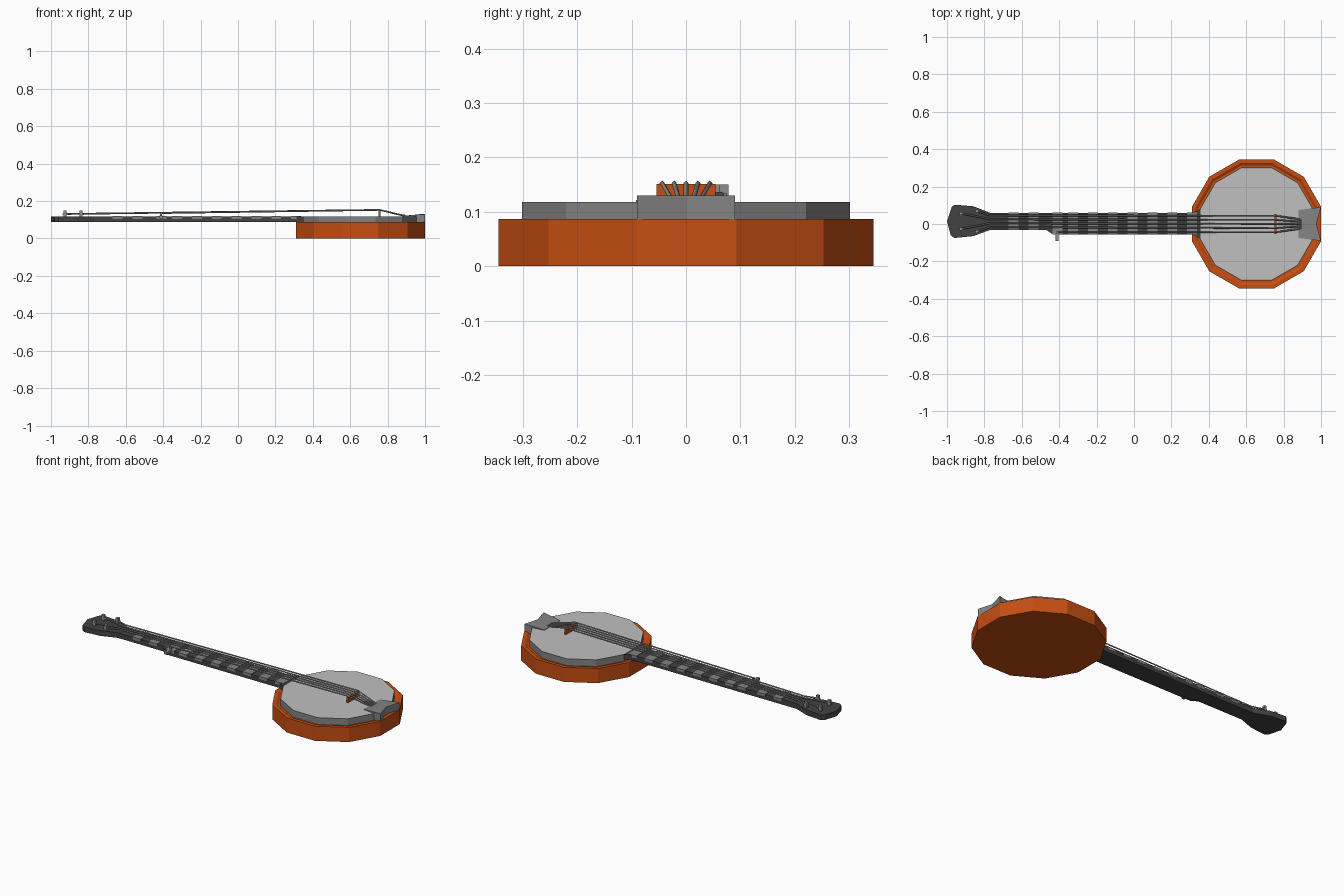
import bpy, bmesh, math
from mathutils import Vector

if "Cube" in bpy.data.objects:
    bpy.data.objects.remove(bpy.data.objects["Cube"], do_unlink=True)


def material(name, rgb):
    m = bpy.data.materials.new(name)
    m.use_nodes = True
    m.diffuse_color = (*rgb, 1)
    b = next(n for n in m.node_tree.nodes if n.type == 'BSDF_PRINCIPLED')
    b.inputs["Base Color"].default_value = (*rgb, 1)
    return m


ORANGE = material("orange wood", (0.56, 0.075, 0.006))
DARK = material("dark wood", (0.055, 0.055, 0.055))
GREY = material("grey metal", (0.23, 0.23, 0.23))
PALE = material("pale skin", (0.53, 0.53, 0.53))
STEEL = material("string steel", (0.27, 0.27, 0.27))


def finish(name, bm, *mats):
    bmesh.ops.recalc_face_normals(bm, faces=bm.faces)
    me = bpy.data.meshes.new(name)
    bm.to_mesh(me)
    bm.free()
    for m in mats:
        me.materials.append(m)
    ob = bpy.data.objects.new(name, me)
    bpy.context.collection.objects.link(ob)
    return ob


def prism(name, outline, z0, z1, mat):
    """Extrude an xy outline from z0 to z1."""
    bm = bmesh.new()
    f = bm.faces.new([bm.verts.new((x, y, z0)) for x, y in outline])
    up = bmesh.ops.extrude_face_region(bm, geom=[f])
    vs = [g for g in up["geom"] if isinstance(g, bmesh.types.BMVert)]
    bmesh.ops.translate(bm, verts=vs, vec=(0, 0, z1 - z0))
    return finish(name, bm, mat)


def box(name, x0, x1, y0, y1, z0, z1, mat):
    return prism(name, [(x0, y0), (x1, y0), (x1, y1), (x0, y1)], z0, z1, mat)


def lathe12(name, rings, *mats):
    """Twelve-sided drum from (apothem, z) rings; the last cap takes the last material."""
    bm = bmesh.new()
    loops = []
    for a, z in rings:
        r = a / math.cos(math.radians(15))
        loops.append([bm.verts.new((CX + r * math.cos(math.radians(15 + 30 * k)),
                                    r * math.sin(math.radians(15 + 30 * k)), z)) for k in range(12)])
    for lo, hi in zip(loops, loops[1:]):
        for k in range(12):
            j = (k + 1) % 12
            bm.faces.new((lo[k], lo[j], hi[j], hi[k]))
    bm.faces.new(loops[0][::-1])
    bm.faces.new(loops[-1]).material_index = len(mats) - 1
    return finish(name, bm, *mats)


def rod(name, points, radius, mat):
    """Square-section rod along a polyline."""
    cu = bpy.data.curves.new(name, 'CURVE')
    cu.dimensions = '3D'
    cu.bevel_depth = radius
    cu.bevel_resolution = 0
    cu.use_fill_caps = True
    s = cu.splines.new('POLY')
    s.points.add(len(points) - 1)
    for p, co in zip(s.points, points):
        p.co = (*co, 1)
    cu.materials.append(mat)
    ob = bpy.data.objects.new(name, cu)
    bpy.context.collection.objects.link(ob)
    return ob


CX = 0.655
TOP = 0.118

# Pot with a slightly sunken rim, and the drum head on top
lathe12("pot", [(0.345, 0), (0.345, 0.087), (0.325, 0.087), (0.312, 0.078)], ORANGE)
lathe12("drum_head", [(0.302, 0.07), (0.302, TOP), (0.298, TOP)], GREY, PALE)

# Neck and headstock in one outline, stepped where the short string begins
upper = [(-0.975, 0.09), (-0.96, 0.103), (-0.86, 0.095), (-0.77, 0.06),
         (0.31, 0.06), (0.358, 0.08)]
lower = [(0.358, -0.08), (0.31, -0.055), (-0.435, -0.055), (-0.47, -0.032),
         (-0.77, -0.032), (-0.86, -0.065), (-0.96, -0.075), (-0.98, -0.06)]
prism("neck", [(-1.0, 0.015)] + upper + lower, 0.087, TOP, DARK)

# Fret bands wrapping the top of the neck
for i in range(10):
    x = -0.67 + i * 0.106
    w = 0.053
    y0 = -0.033 if x + w < -0.47 else -0.056
    if y0 == -0.056:
        x = max(x, -0.435)
    box(f"fret_band_{i + 1}", x, x + w, y0, 0.061, 0.105, TOP + 0.002, GREY)

# Bridge
box("bridge", 0.752, 0.762, -0.054, 0.054, TOP - 0.004, 0.151, ORANGE)

# Wedge-shaped tailpiece with a notched outer edge, rising outwards
tail = prism("tailpiece", [(0.88, -0.075), (1.0, -0.09), (0.975, 0), (1.0, 0.09), (0.88, 0.075)],
             0.08, 0.13, GREY)
for v in tail.data.vertices:
    if v.co.z > 0.1 and v.co.x < 0.9:
        v.co.z = 0.121

# Tuning pegs on the headstock, each with a small cross bar
pegs = [(-0.84, 0.07), (-0.925, 0.057), (-0.925, -0.027), (-0.84, -0.04)]
for i, (x, y) in enumerate(pegs):
    box(f"peg_{i + 1}", x - 0.008, x + 0.008, y - 0.008, y + 0.008, TOP - 0.004, 0.15, STEEL)
    box(f"peg_bar_{i + 1}", x - 0.014, x + 0.014, y - 0.005, y + 0.005, 0.126, 0.134, STEEL)

# Side peg for the short string
box("side_peg", -0.421, -0.403, -0.092, -0.05, 0.106, 0.122, STEEL)
box("side_peg_post", -0.416, -0.406, -0.05, -0.04, 0.11, 0.138, STEEL)

# Strings: peg, nut, bridge, tailpiece
for i in range(5):
    y = 0.044 - 0.022 * i
    end = [(0.757, y, 0.153), (0.865, y * 0.65, 0.127), (0.895, y * 0.5, 0.122)]
    if i < 4:
        px, py = pegs[i]
        start = [(px, py, 0.131), (-0.77, 0.046 - 0.021 * i, 0.133)]
    else:
        start = [(-0.411, y, 0.136)]
    rod(f"string_{i + 1}", start + end, 0.0045, STEEL)
